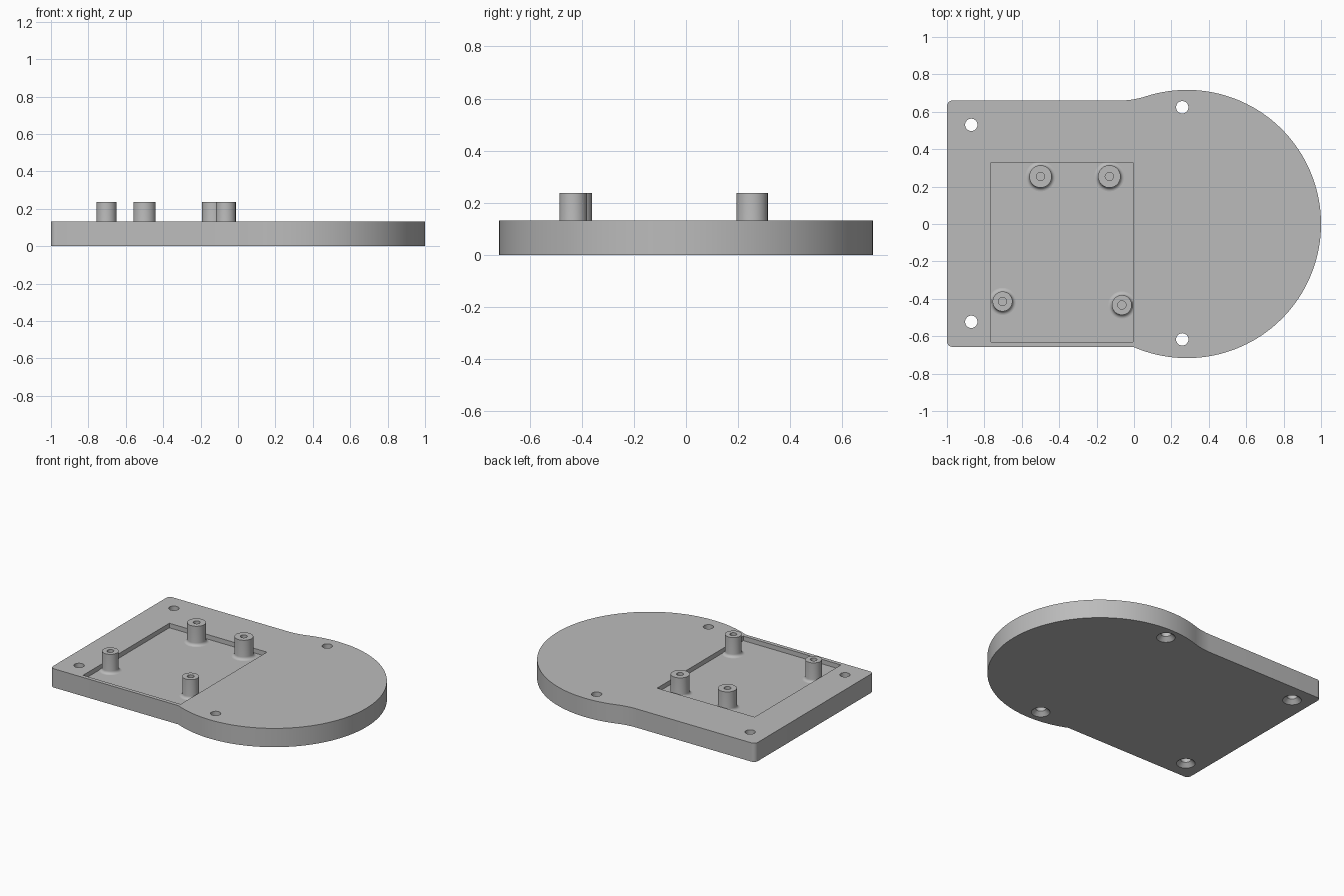
import bpy, bmesh, math

if "Cube" in bpy.data.objects:
    bpy.data.objects.remove(bpy.data.objects["Cube"])

PLATE_TOP, POCKET_Z, BOSS_TOP = 0.132, 0.100, 0.237

grey = bpy.data.materials.new("plain grey")
grey.diffuse_color = (0.5, 0.5, 0.5, 1)
grey.use_nodes = True
grey.node_tree.nodes["Principled BSDF"].inputs["Base Color"].default_value = grey.diffuse_color


def make_object(name, bm):
    bmesh.ops.recalc_face_normals(bm, faces=bm.faces)
    mesh = bpy.data.meshes.new(name)
    bm.to_mesh(mesh)
    bm.free()
    mesh.materials.append(grey)
    ob = bpy.data.objects.new(name, mesh)
    bpy.context.collection.objects.link(ob)
    return ob


def extrude_outline(name, pts, z0, z1):
    bm = bmesh.new()
    face = bm.faces.new([bm.verts.new((x, y, z0)) for x, y in pts])
    res = bmesh.ops.extrude_face_region(bm, geom=[face])
    for v in res["geom"]:
        if isinstance(v, bmesh.types.BMVert):
            v.co.z = z1
    return make_object(name, bm)


def lathe(name, profile, x, y, n=48):
    """Closed solid of revolution; profile runs from axis to axis."""
    bm = bmesh.new()
    vs = [bm.verts.new((r, 0, z)) for r, z in profile]
    es = [bm.edges.new(p) for p in zip(vs, vs[1:])]
    bmesh.ops.spin(bm, geom=vs + es, cent=(0, 0, 0), axis=(0, 0, 1),
                   angle=math.tau, steps=n, use_duplicate=False)
    bmesh.ops.remove_doubles(bm, verts=bm.verts, dist=1e-5)
    bmesh.ops.translate(bm, verts=bm.verts, vec=(x, y, 0))
    return make_object(name, bm)


def arc(cx, cy, r, a0, a1, n):
    return [(cx + r * math.cos(math.radians(a0 + (a1 - a0) * i / n)),
             cy + r * math.sin(math.radians(a0 + (a1 - a0) * i / n)))
            for i in range(n + 1)]


def smooth(ob):
    bpy.ops.object.select_all(action='DESELECT')
    ob.select_set(True)
    bpy.context.view_layer.objects.active = ob
    bpy.ops.object.shade_smooth_by_angle(angle=math.radians(30))


# Plate outline: rounded disc, blended into the straight back edge, sharp at the front
R, CX = 0.717, 0.283
BACK, FRONT, C = 0.66, -0.657, 0.03
FX = -0.08                                     # start of the blend
FR = ((FX - CX) ** 2 + BACK ** 2 - R ** 2) / (2 * (R - BACK))
FY = BACK + FR
blend = math.degrees(math.atan2(FY, FX - CX))  # where blend meets disc
front_angle = -180 - math.degrees(math.asin(FRONT / R))
outline = arc(CX, 0, R, front_angle, blend, 120)
outline += arc(FX, FY, FR, blend - 180, -90, 12)[1:]
outline += arc(-1 + C, BACK - C, C, 90, 180, 8)
outline += arc(-1 + C, FRONT + C, C, 180, 270, 8)
plate = extrude_outline("base_plate", outline, 0, PLATE_TOP)

# Cutters: shallow pocket and four screw holes countersunk from below
x0, x1, y0, y1 = -0.764, -0.005, -0.63, 0.328
cutters = [extrude_outline("pocket_cutter", [(x0, y0), (x1, y0), (x1, y1), (x0, y1)],
                           POCKET_Z, 0.3)]
hole = [(0, -0.01), (0.070, -0.01), (0.033, 0.027), (0.033, 0.2), (0, 0.2)]
for x, y in [(-0.87, 0.53), (-0.87, -0.523), (0.258, 0.624), (0.258, -0.617)]:
    cutters.append(lathe("screw_hole_cutter", hole, x, y))

bpy.context.view_layer.objects.active = plate
for c in cutters:
    c.hide_render = True
    mod = plate.modifiers.new("cut", 'BOOLEAN')
    mod.operation, mod.solver, mod.object = 'DIFFERENCE', 'EXACT', c
    bpy.ops.object.modifier_apply(modifier=mod.name)
for c in cutters:
    bpy.data.objects.remove(c)
smooth(plate)

# Standoffs with pilot holes and filleted feet
F = 0.02
for name, x, y, r in [("back_left_standoff", -0.5, 0.254, 0.06),
                      ("back_right_standoff", -0.132, 0.254, 0.06),
                      ("front_left_standoff", -0.703, -0.414, 0.053),
                      ("front_right_standoff", -0.065, -0.433, 0.053)]:
    foot = arc(r + F, POCKET_Z + F, F, 270, 180, 6)
    prof = [(0, POCKET_Z - 0.005), (r + F, POCKET_Z - 0.005)] + foot
    prof += [(r, BOSS_TOP), (0.022, BOSS_TOP), (0.022, POCKET_Z), (0, POCKET_Z)]
    smooth(lathe(name, prof, x, y))
